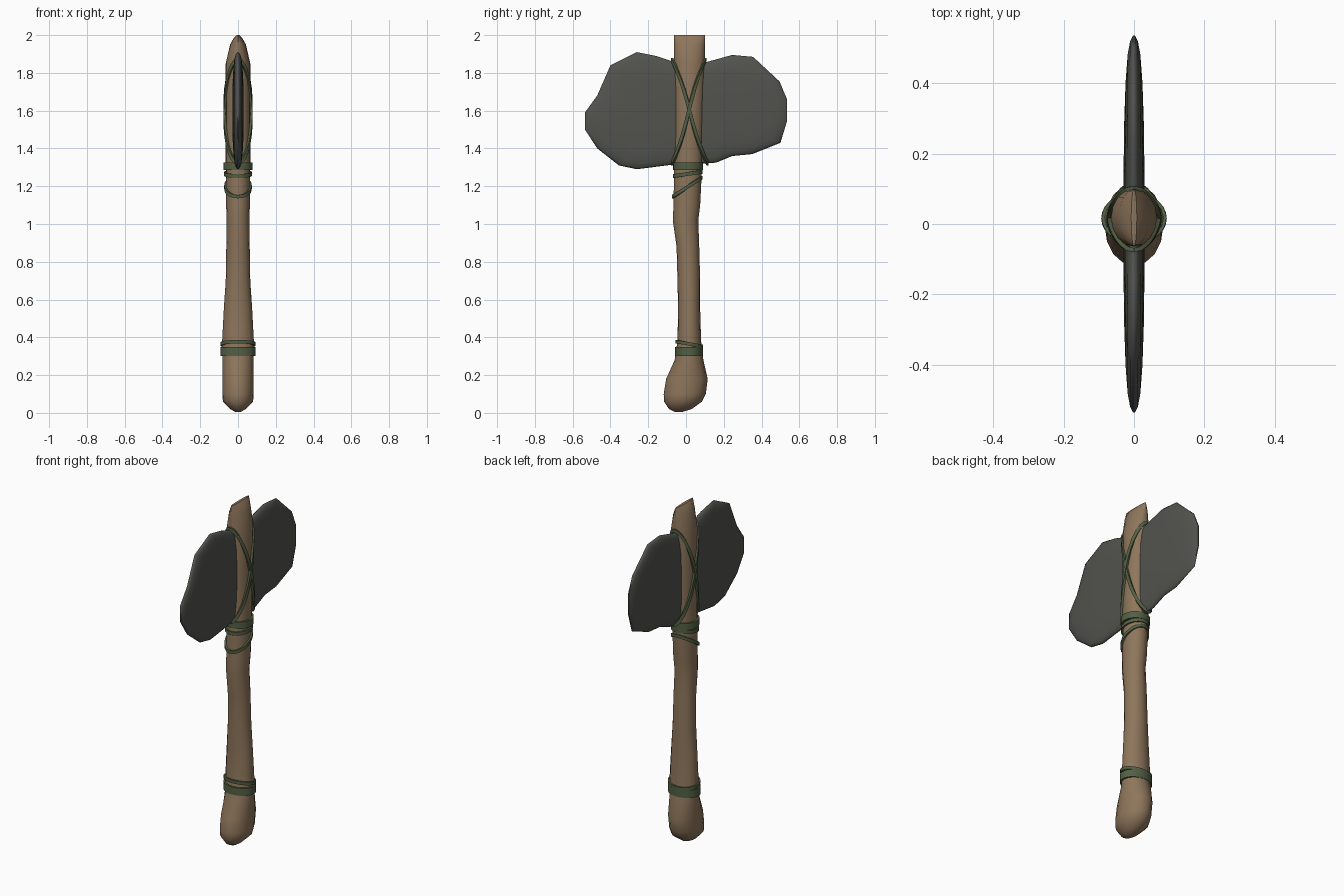
import bpy, bmesh, math
from mathutils import Vector

if "Cube" in bpy.data.objects:
    bpy.data.objects.remove(bpy.data.objects["Cube"])


def material(name, rgb):
    m = bpy.data.materials.new(name)
    m.diffuse_color = (*rgb, 1)
    m.use_nodes = True
    m.node_tree.nodes["Principled BSDF"].inputs["Base Color"].default_value = m.diffuse_color
    return m


wood = material("brown wood", (0.27, 0.18, 0.105))
stone = material("grey stone", (0.085, 0.085, 0.077))
cord = material("green cord", (0.085, 0.115, 0.058))


def build(name, rings, mat, closed=False, angle=40):
    """Skin a list of equal-length point loops; cap the ends unless closed."""
    bm = bmesh.new()
    loops = [[bm.verts.new(p) for p in r] for r in rings]
    n = len(loops[0])
    pairs = list(zip(loops, loops[1:])) + ([(loops[-1], loops[0])] if closed else [])
    for a, b in pairs:
        for i in range(n):
            j = (i + 1) % n
            bm.faces.new((a[i], a[j], b[j], b[i]))
    if not closed:
        bm.faces.new(loops[0][::-1])
        bm.faces.new(loops[-1])
    bmesh.ops.recalc_face_normals(bm, faces=bm.faces)
    me = bpy.data.meshes.new(name)
    bm.to_mesh(me)
    bm.free()
    me.materials.append(mat)
    ob = bpy.data.objects.new(name, me)
    bpy.context.collection.objects.link(ob)
    bpy.ops.object.select_all(action='DESELECT')
    ob.select_set(True)
    bpy.context.view_layer.objects.active = ob
    bpy.ops.object.shade_smooth_by_angle(angle=math.radians(angle))
    return ob


# Handle: oval sections (z, half width in x, y min, y max), wedge-shaped top
sections = [
    (0.005, .015, -.06, -.02), (0.02, .04, -.09, .03), (0.06, .08, -.116, .085),
    (0.10, .083, -.118, .105), (0.18, .083, -.105, .115), (0.28, .083, -.06, .092),
    (0.38, .084, -.045, .08), (0.55, .075, -.042, .075), (0.70, .065, -.045, .075),
    (0.88, .062, -.05, .07), (1.02, .06, -.07, .065), (1.10, .063, -.066, .075),
    (1.30, .065, -.063, .085), (1.60, .065, -.063, .095), (1.85, .065, -.064, .10),
    (1.95, .042, -.064, .10), (1.985, .022, -.064, .10), (2.0, .008, -.064, .10)]
SIDES = 16
handle_rings = []
for z, rx, y0, y1 in sections:
    ring = []
    for i in range(SIDES):
        a = math.tau * i / SIDES
        ring.append((rx * math.cos(a), (y0 + y1) / 2 + (y1 - y0) / 2 * math.sin(a), z))
    handle_rings.append(ring)
build("handle", handle_rings, wood)

# Stone head: knapped double outline, thinning in a lens shape to the rim
outline = [
    (-.04, 1.85), (-.16, 1.89), (-.26, 1.91), (-.40, 1.84), (-.47, 1.68), (-.535, 1.59),
    (-.535, 1.50), (-.47, 1.40), (-.355, 1.31), (-.26, 1.29), (-.065, 1.315), (.10, 1.32),
    (.16, 1.325), (.245, 1.36), (.35, 1.37), (.50, 1.43), (.535, 1.545), (.535, 1.66),
    (.495, 1.755), (.355, 1.885), (.245, 1.895), (.10, 1.855)]
lens = [(.15, .03), (.5, .0285), (.75, .024), (.9, .018), (.97, .011), (1, .003)]
profile = [(s, x) for s, x in lens] + [(s, -x) for s, x in reversed(lens)]
build("stone_head",
      [[(x, s * y, 1.6 + s * (z - 1.6)) for y, z in outline] for s, x in profile],
      stone, angle=60)


def wrap(name, z, rise, rx, y0, y1, width, thick=.01, bow=0.0):
    """Flat cord looped round the handle; rise is z change from front to back."""
    yc, ry, n = (y0 + y1) / 2, (y1 - y0) / 2, 28

    def point(a):
        s = math.sin(a)
        return Vector((rx * math.cos(a), yc + ry * ((1 - bow) * s + bow * s ** 3),
                       z + rise / 2 * s))
    rings = []
    for i in range(n):
        a = math.tau * i / n
        p = point(a)
        tangent = (point(a + .02) - point(a - .02)).normalized()
        out = Vector((math.cos(a) / rx, math.sin(a) / ry, 0))
        out = (out - tangent * out.dot(tangent)).normalized()
        side = tangent.cross(out) * (width / 2)
        inner = p - out * thick
        rings.append([p + side, p - side, inner - side, inner + side])
    return build(name, rings, cord, closed=True, angle=40)


# Grip wraps near the pommel
wrap("grip_band", .325, 0, .093, -.058, .09, .045, .012)
wrap("grip_cord", .365, -.025, .092, -.056, .09, .018)

# Collar wraps below the head
wrap("collar_band", 1.305, 0, .077, -.068, .09, .04, .012)
wrap("collar_cord", 1.265, .022, .074, -.07, .088, .02)
wrap("collar_sling", 1.195, .10, .073, -.075, .088, .018)

# Crossed lashings over and under the stone head
wrap("lashing_a", 1.595, .55, .078, -.08, .108, .018, .012, .25)
wrap("lashing_b", 1.595, -.55, .076, -.08, .12, .018, .012, .25)
